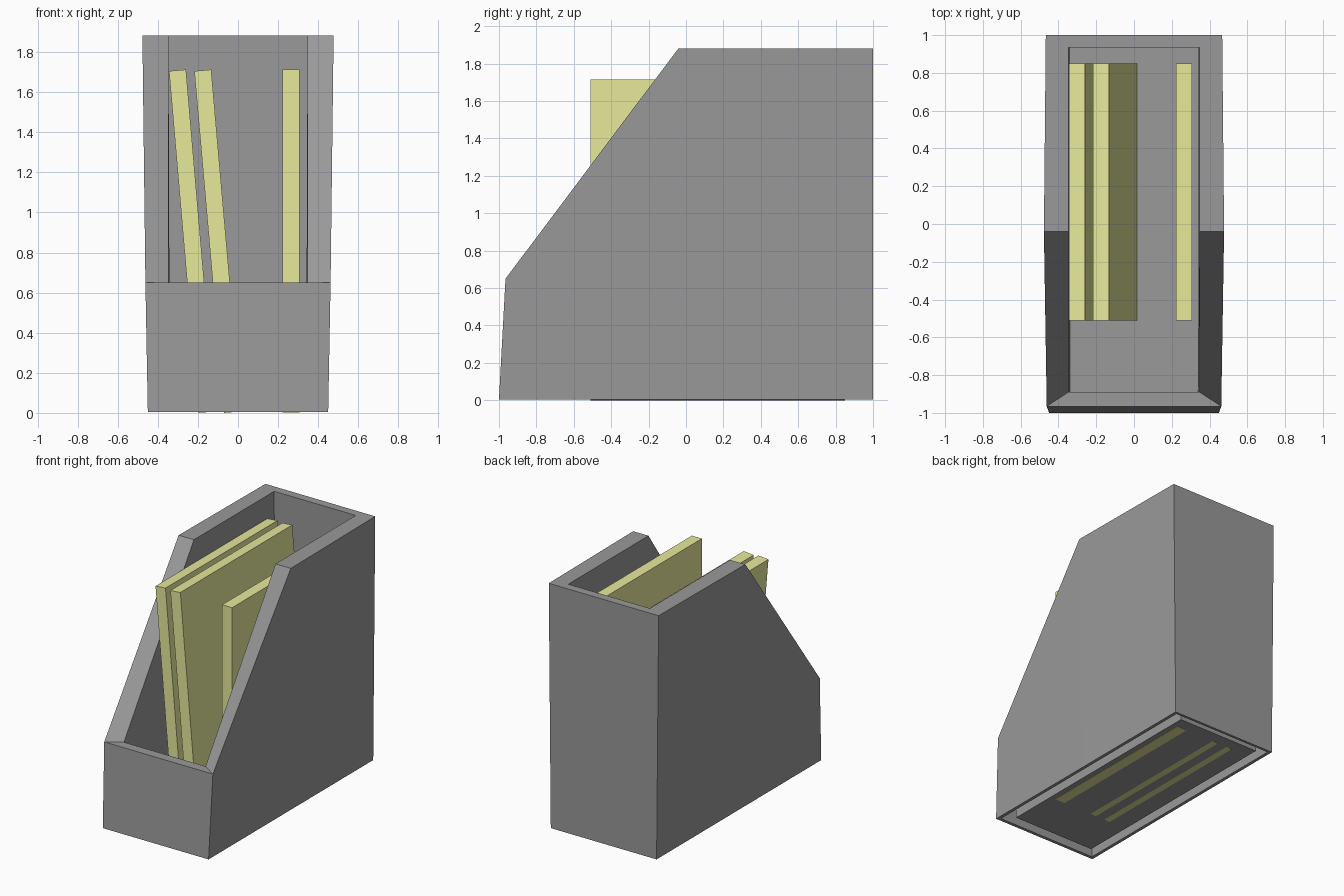
import bpy, bmesh, math
from mathutils import Matrix, Vector

if "Cube" in bpy.data.objects:
    bpy.data.objects.remove(bpy.data.objects["Cube"])


def material(name, color):
    mat = bpy.data.materials.new(name)
    mat.diffuse_color = (*color, 1)
    mat.use_nodes = True
    mat.node_tree.nodes["Principled BSDF"].inputs["Base Color"].default_value = mat.diffuse_color
    return mat


def finish(name, bm, mat):
    bmesh.ops.recalc_face_normals(bm, faces=bm.faces[:])
    mesh = bpy.data.meshes.new(name)
    bm.to_mesh(mesh)
    bm.free()
    obj = bpy.data.objects.new(name, mesh)
    bpy.context.collection.objects.link(obj)
    mesh.materials.append(mat)
    return obj


def ring(bm, pts):
    """Six-point loop from the right-hand front, middle and back points."""
    right = [bm.verts.new(p) for p in pts]
    left = [bm.verts.new((-x, y, z)) for x, y, z in reversed(pts)]
    return right + left


def flat(x, front, back, z):
    return [(x, front, z), (x, -0.04, z), (x, back, z)]


grey = material("dark_grey", (0.32, 0.32, 0.32))
yellow = material("pale_yellow", (0.8, 0.82, 0.33))

# Holder: loops run from inner floor, over the sloped rim, down and underneath
BASE, TOP = 0.004, 1.882
bm = bmesh.new()
sections = [
    flat(0.34, -0.89, 0.935, 0.012),                                            # inner floor
    [(0.347, -0.89, 0.65), (0.347, -0.04, TOP), (0.347, 0.935, TOP)],           # inner rim
    [(0.462, -0.965, 0.65), (0.477, -0.04, TOP), (0.467, 1.0, TOP)],            # outer rim
    [(0.45, -1.0, BASE), (0.45, -0.04, BASE), (0.45, 1.0, BASE)],               # outer base
    flat(0.425, -0.975, 0.98, BASE),                                            # foot edge
    flat(0.425, -0.975, 0.98, 0.2),                                             # underside groove
    flat(0.35, -0.895, 0.94, 0.2),
    flat(0.35, -0.895, 0.94, BASE),                                             # floor underside
]
loops = [ring(bm, s) for s in sections]
for a, b in zip(loops, loops[1:]):
    for i in range(6):
        j = (i + 1) % 6
        bm.faces.new((a[i], a[j], b[j], b[i]))
for end in (loops[0], loops[-1]):
    bm.faces.new(end)
finish("file_holder", bm, grey)


# Folders: one upright, two leaning to the left
def folder(name, x, z, lean):
    size = Vector((0.085, 1.36, 1.712))
    bm = bmesh.new()
    bmesh.ops.create_cube(bm, size=1)
    # pivot on the lower left edge
    bmesh.ops.translate(bm, verts=bm.verts, vec=(0.5, 0, 0.5))
    bmesh.ops.scale(bm, verts=bm.verts, vec=size)
    bmesh.ops.transform(bm, verts=bm.verts, matrix=Matrix.Translation((x, 0.17, z))
                        @ Matrix.Rotation(math.radians(-lean), 4, 'Y'))
    finish(name, bm, yellow)


folder("folder_left", -0.198, 0.0, 4.9)
folder("folder_middle", -0.069, 0.0, 5.0)
folder("folder_right", 0.222, 0.002, 0)
